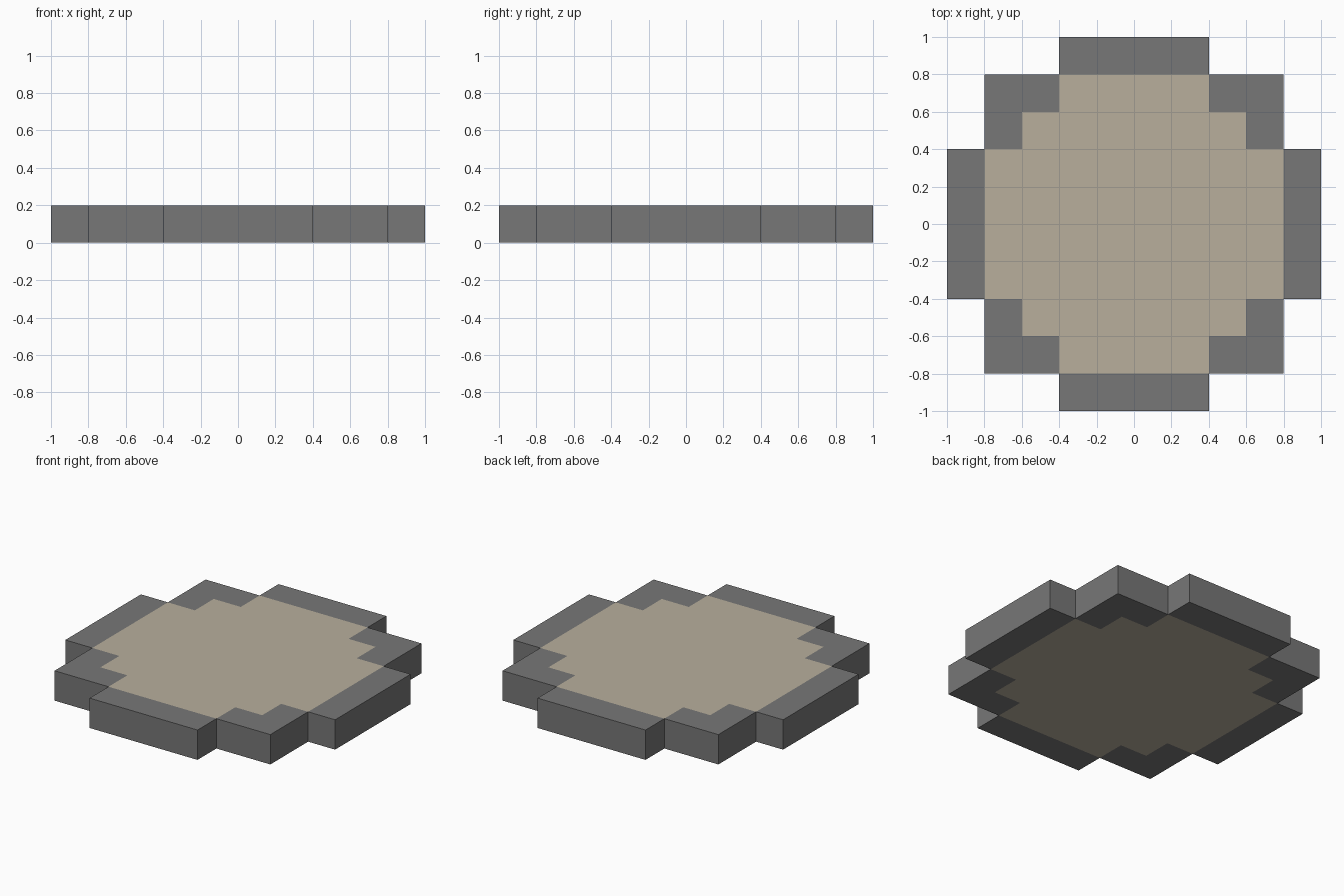
import bpy, bmesh

if "Cube" in bpy.data.objects:
    bpy.data.objects.remove(bpy.data.objects["Cube"])

CELL, HEIGHT = 0.2, 0.2


def material(name, color):
    m = bpy.data.materials.new(name)
    m.diffuse_color = (*color, 1)
    m.use_nodes = True
    m.node_tree.nodes["Principled BSDF"].inputs["Base Color"].default_value = m.diffuse_color
    return m


def inside(p, steps):
    """True if p lies in the union of centred rectangles (half x, half y)."""
    return any(abs(p.x) < hx and abs(p.y) < hy for hx, hy in steps)


# Stepped round outlines of the slab and of its pale centre
OUTER = [(0.4, 1.0), (0.8, 0.8), (1.0, 0.4)]
INNER = [(0.4, 0.8), (0.6, 0.6), (0.8, 0.4)]

# Grid of square cells, trimmed to the outer outline
bm = bmesh.new()
bmesh.ops.create_grid(bm, x_segments=10, y_segments=10, size=1.0)
outside = [f for f in bm.faces if not inside(f.calc_center_median(), OUTER)]
bmesh.ops.delete(bm, geom=outside, context='FACES')

# Raise into a closed slab
ext = bmesh.ops.extrude_face_region(bm, geom=bm.faces[:], use_keep_orig=True)
top = [v for v in ext["geom"] if isinstance(v, bmesh.types.BMVert)]
bmesh.ops.translate(bm, verts=top, vec=(0, 0, HEIGHT))
bmesh.ops.recalc_face_normals(bm, faces=bm.faces[:])

# Pale centre on top and bottom, grey rim and walls
for f in bm.faces:
    f.material_index = int(abs(f.normal.z) > 0.5
                           and inside(f.calc_center_median(), INNER))

# Merge the flat cells within each colour
bmesh.ops.dissolve_limit(bm, angle_limit=0.01, verts=bm.verts[:],
                         edges=bm.edges[:], delimit={'MATERIAL'})

mesh = bpy.data.meshes.new("stepped_round_slab")
bm.to_mesh(mesh)
bm.free()
mesh.materials.append(material("dark grey rim", (0.185, 0.185, 0.185)))
mesh.materials.append(material("pale tan centre", (0.48, 0.43, 0.335)))
slab = bpy.data.objects.new("stepped_round_slab", mesh)
bpy.context.collection.objects.link(slab)
